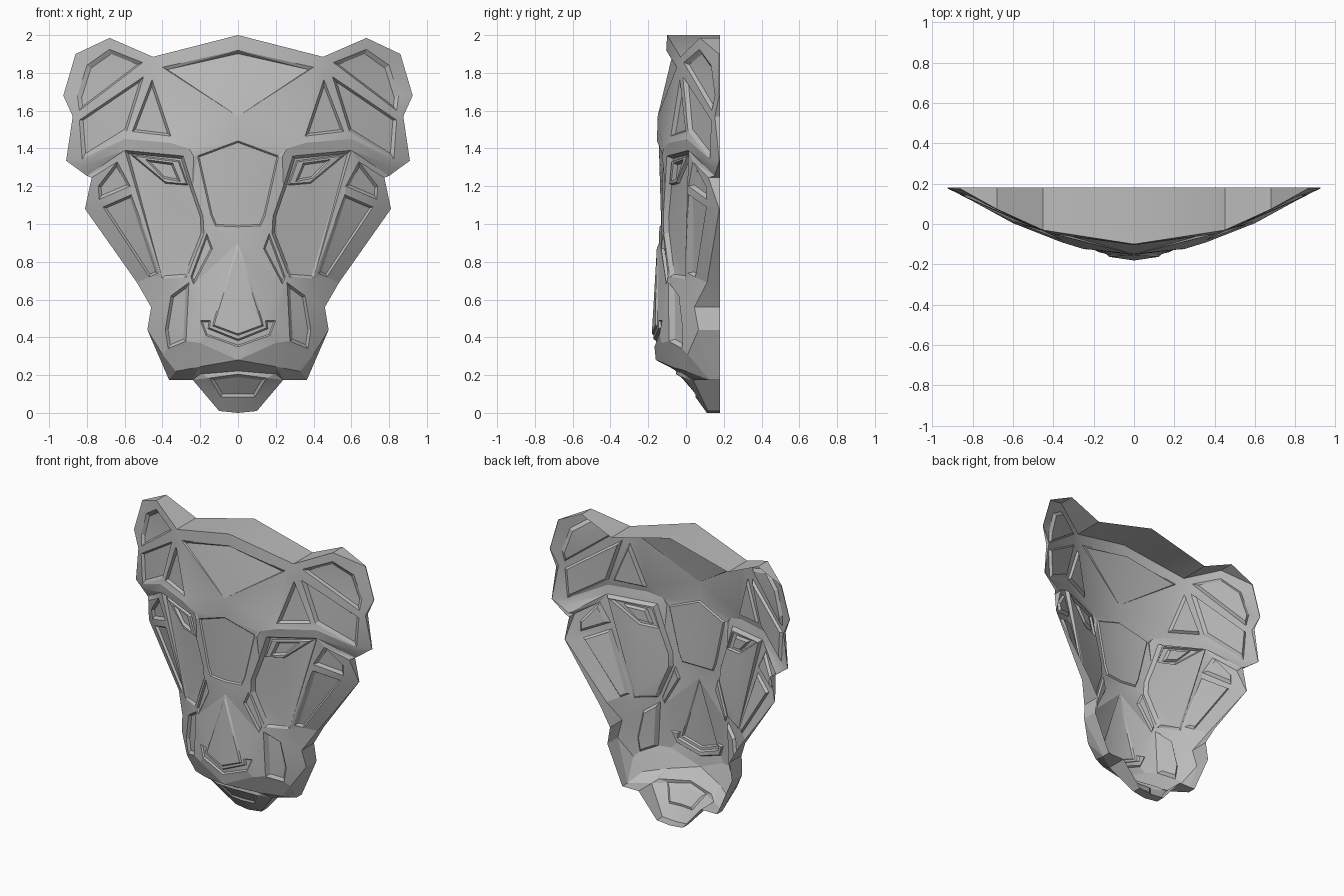
import bpy, bmesh, math
from mathutils import Vector
from mathutils.geometry import delaunay_2d_cdt

old = bpy.data.objects.get("Cube")
if old:
    bpy.data.objects.remove(old, do_unlink=True)

BACK = 0.18

# Centre line of the relief, as (height, depth)
PROFILE = [(0, .11), (.05, .08), (.2, -.05), (.25, -.09), (.28, -.16),
           (.4, -.172), (.95, -.14), (1.4, -.155), (1.57, -.15),
           (1.75, -.115), (2, -.1)]
# How strongly, and with which power, the sides curve back at each height
BEND = [(0, 1.2), (.45, 1.02), (.72, .92), (1.1, .45), (1.35, .38), (2, .378)]
POWER = [(0, 2), (.9, 2), (1.3, 1.6), (1.5, 1.6), (1.8, 2), (2, 2)]


def at_height(table, z):
    for (z0, y0), (z1, y1) in zip(table, table[1:]):
        if z <= z1:
            return y0 + (y1 - y0) * (z - z0) / (z1 - z0)
    return table[-1][1]


def surface(x, z):
    """Curved mask surface."""
    curve = at_height(BEND, z) * max(x, 0) ** at_height(POWER, z)
    return min(at_height(PROFILE, z) + curve, BACK - .004)


# Flat layout of one half: points, edges, loops and sunk or raised depths
points, edges, loops, depths = [], [], [], {}


def key(p):
    return (round(p[0], 4), round(p[1], 4))


def as_list(value, n):
    return value if isinstance(value, list) else [value] * n


def add_point(p, depth=0):
    points.append(Vector(p))
    if depth:
        depths[key(p)] = depth
    return len(points) - 1


def add_loop(poly, depth=0):
    loops.append([add_point(p, d) for p, d in zip(poly, as_list(depth, len(poly)))])


def add_fold(path, depth=0):
    ids = [add_point(p, d) for p, d in zip(path, as_list(depth, len(path)))]
    edges.extend(zip(ids, ids[1:]))


def inset(poly, width):
    """Offset every side inward, except sides on the centre line."""
    n = len(poly)
    widths = as_list(width, n)
    area = sum(poly[i - 1][0] * poly[i][1] - poly[i][0] * poly[i - 1][1]
               for i in range(n))
    turn = 1 if area > 0 else -1
    lines = []
    for i in range(n):
        a, b = Vector(poly[i]), Vector(poly[(i + 1) % n])
        d = (b - a).normalized()
        on_centre = a.x == 0 and b.x == 0
        shift = Vector((-d.y, d.x)) * turn * (0 if on_centre else widths[i])
        lines.append((a + shift, d))
    result = []
    for i in range(n):
        (p, d), (q, e) = lines[i - 1], lines[i]
        c = p + d * ((q - p).cross(e) / d.cross(e))
        result.append((max(0, c.x), c.y))
    return result


def add_panel(poly, depth, width=.015, start=0):
    add_loop(poly, start)
    add_loop(inset(poly, width), depth)


# Silhouette
add_loop([(0, 0), (.1, .01), (.24, .175), (.365, .175), (.48, .44), (.46, .56),
          (.535, .69), (.81, 1.08), (.775, 1.245), (.8, 1.255), (.91, 1.335),
          (.875, 1.57), (.925, 1.68), (.86, 1.9), (.68, 1.985), (.45, 1.885),
          (0, 2)])
depths[key((.8, 1.255))] = .02

# Ears, with the step below them
add_panel([(.8, 1.84), (.68, 1.925), (.505, 1.855), (.84, 1.6), (.85, 1.68)],
          .02, [.025, .02, .008, .02, .025])
add_panel([(.84, 1.55), (.5, 1.78), (.59, 1.49), (.825, 1.345)],
          .02, [.012, .012, .015, .02])
add_fold([(.91, 1.335), (.81, 1.31), (.6, 1.45)])
add_fold([(.8, 1.255), (.6, 1.39)])

# Crown, temple and forehead
add_panel([(0, 1.57), (.4, 1.83), (0, 1.92)], [0, .015, .035], [.004, .018, 0])
add_panel([(.455, 1.765), (.355, 1.465), (.56, 1.49)], .02, .012)
add_panel([(0, 1.44), (.215, 1.36), (.145, 1.05), (.12, .99), (0, .985)], .01, .008)

# Brow
add_fold([(.6, 1.45), (.36, 1.43), (.26, 1.4), (.235, 1.36)], -.01)

# Face panel, with a raised eyelid and a sunken eye
add_panel([(.6, 1.39), (.29, 1.36), (.24, 1.2), (.185, 1.04), (.18, .95),
           (.27, .72), (.4, .71)], [.03, .03, .03, .025, .025, .02, .01])
add_panel([(.57, 1.368), (.31, 1.335), (.264, 1.205), (.385, 1.215)], .015, .007, .03)
add_panel([(.49, 1.342), (.345, 1.322), (.305, 1.225), (.395, 1.242)], .035, .01, .015)

# Cheeks
add_panel([(.64, 1.33), (.57, 1.2), (.735, 1.13), (.74, 1.2)], .02)
add_panel([(.715, 1.09), (.565, 1.155), (.425, .74), (.47, .72)], .02, .012)

# Muzzle sides
add_panel([(.165, .95), (.135, .87), (.235, .68), (.25, .72)], .015, .008)
add_panel([(.26, .69), (.275, .38), (.37, .34), (.385, .44), (.355, .62)], .025)

# Nose bridge and nose pad
add_panel([(0, .9), (.125, .5), (.135, .46), (0, .41)], -.01, .008)
add_panel([(.145, .49), (.2, .49), (.17, .41), (0, .35), (0, .39), (.15, .45)],
          .012, .008)

# Lips and chin
add_fold([(0, .28), (.2, .37), (.4, .31)])
add_fold([(0, .24), (.2, .245), (.33, .22)], [0, -.035, -.05])
add_fold([(0, .222), (.2, .205)], .015)
add_panel([(0, .205), (.15, .185), (.09, .085), (0, .085)], .015)

# Triangulate the layout and lift it onto the mask surface
flat = delaunay_2d_cdt(points, edges, loops, 1, 1e-5)
bm = bmesh.new()
verts = [bm.verts.new((p.x, surface(p.x, p.y) + depths.get(key(p), 0), p.y))
         for p in flat[0]]
for f in flat[2]:
    bm.faces.new([verts[i] for i in f])

# Rim running straight back; the mask is open behind
rim = [e for e in bm.edges if e.is_boundary
       and not all(abs(v.co.x) < 1e-4 for v in e.verts)]
wall = bmesh.ops.extrude_edge_only(bm, edges=rim)["geom"]
for v in wall:
    if isinstance(v, bmesh.types.BMVert):
        v.co.y = BACK
bmesh.ops.recalc_face_normals(bm, faces=bm.faces[:])
if sum(f.normal.y * f.calc_area() for f in bm.faces) > 0:
    bmesh.ops.reverse_faces(bm, faces=bm.faces[:])

mesh = bpy.data.meshes.new("animal_mask")
bm.to_mesh(mesh)
bm.free()
mask = bpy.data.objects.new("animal_mask", mesh)
bpy.context.collection.objects.link(mask)

# Plain grey material
grey = bpy.data.materials.new("plain_grey")
grey.use_nodes = True
grey.diffuse_color = (.5, .5, .5, 1)
grey.node_tree.nodes["Principled BSDF"].inputs["Base Color"].default_value = (.5, .5, .5, 1)
mesh.materials.append(grey)

# Other half
mirror = mask.modifiers.new("other_half", "MIRROR")
mirror.merge_threshold = .0005

bpy.ops.object.select_all(action="DESELECT")
mask.select_set(True)
bpy.context.view_layer.objects.active = mask
bpy.ops.object.shade_smooth_by_angle(angle=math.radians(14))
